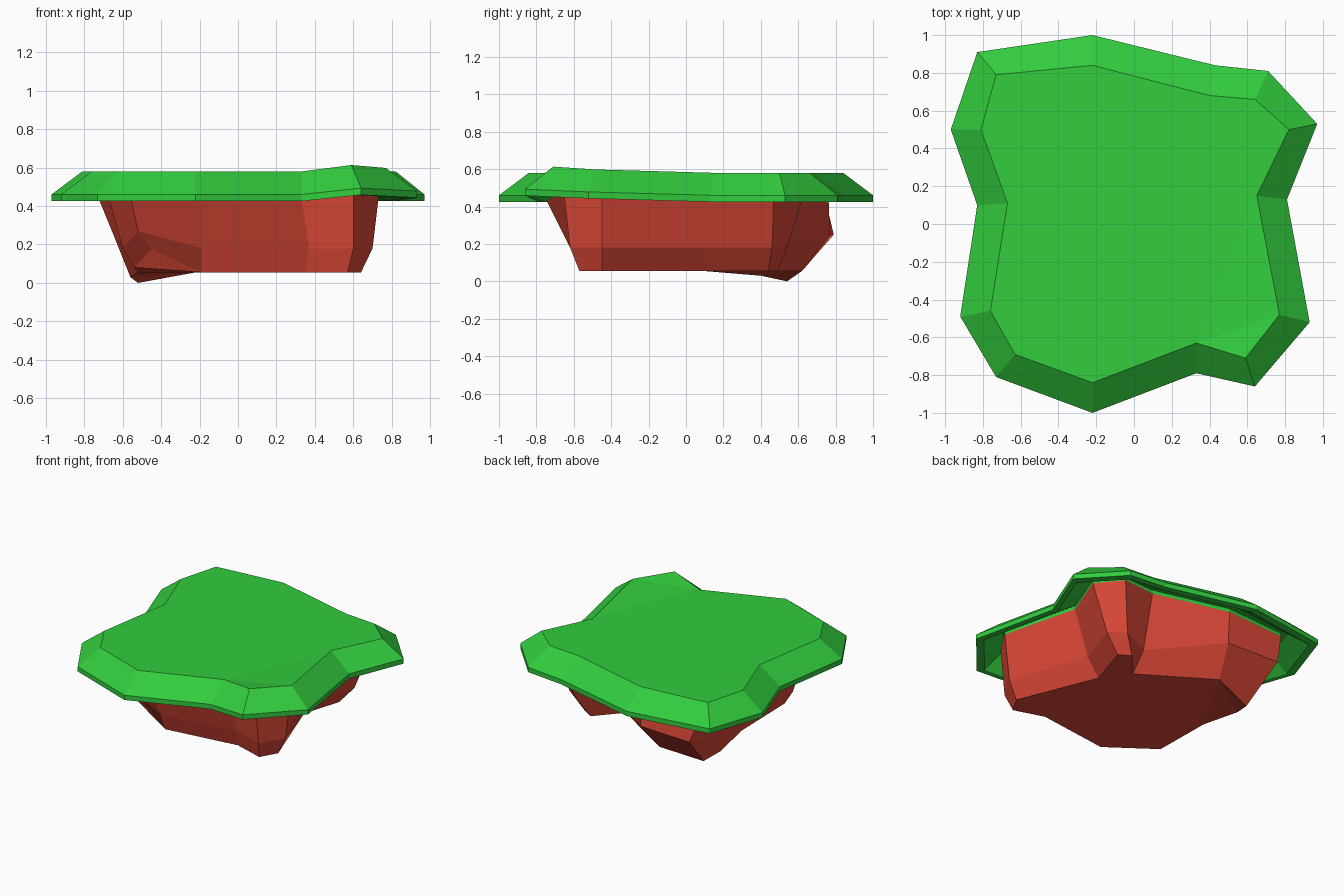
import bpy, bmesh

if "Cube" in bpy.data.objects:
    bpy.data.objects.remove(bpy.data.objects["Cube"])

# 14-sided outlines, counter-clockwise from the front
RIM = [(-.22, -1), (.33, -.79), (.64, -.86), (.93, -.52), (.81, .13), (.97, .53), (.71, .81),
       (.43, .84), (-.22, 1), (-.83, .91), (-.97, .50), (-.83, .10), (-.92, -.49), (-.73, -.81)]
TOP = [(-.22, -.84), (.33, -.63), (.59, -.71), (.77, -.48), (.65, .15), (.82, .50), (.64, .66),
       (.40, .68), (-.22, .84), (-.73, .79), (-.81, .50), (-.67, .11), (-.76, -.46), (-.63, -.69)]
NECK = [(-.20, -.78), (.32, -.60), (.60, -.66), (.74, -.45), (.62, .13), (.75, .47), (.61, .64),
        (.36, .62), (-.19, .76), (-.66, .73), (-.75, .45), (-.62, .10), (-.69, -.41), (-.57, -.65)]
WAIST = [(-.19, -.62), (.37, -.54), (.60, -.62), (.70, -.45), (.51, .13), (.62, .46), (.51, .54),
         (.28, .43), (-.17, .77), (-.58, .79), (-.64, .46), (-.57, .10), (-.60, -.38), (-.52, -.57)]
FOOT = [(-.19, -.57), (.35, -.50), (.57, -.57), (.64, -.45), (.41, .12), (.51, .44), (.43, .49),
        (.27, .31), (-.22, .62), (-.52, .54), (-.56, .40), (-.52, .10), (-.54, -.37), (-.45, -.48)]
LIFT = {2: .033, 3: .018}          # raised front-right corner


def ring(outline, z, offsets=LIFT, s=1.0):
    return [(x * s, y * s, z + offsets.get(i, 0)) for i, (x, y) in enumerate(outline)]


def material(name, rgb):
    m = bpy.data.materials.new(name)
    m.diffuse_color = (*rgb, 1)
    m.use_nodes = True
    m.node_tree.nodes["Principled BSDF"].inputs["Base Color"].default_value = m.diffuse_color
    return m


def loft(name, rings, mat, top_faces=(), bottom_faces=()):
    """Join rings listed from top to bottom; cap with faces given by point index."""
    bm = bmesh.new()
    vs = [[bm.verts.new(p) for p in r] for r in rings]
    n = len(vs[0])
    for a, b in zip(vs, vs[1:]):
        for i in range(n):
            j = (i + 1) % n
            bm.faces.new((b[i], b[j], a[j], a[i]))
    for f in top_faces:
        bm.faces.new([vs[0][i] for i in f])
    for f in bottom_faces:
        bm.faces.new([vs[-1][i] for i in reversed(f)])
    bmesh.ops.triangulate(bm, faces=[f for f in bm.faces if len(f.verts) > 4])
    me = bpy.data.meshes.new(name)
    bm.to_mesh(me)
    bm.free()
    me.materials.append(mat)
    ob = bpy.data.objects.new(name, me)
    bpy.context.collection.objects.link(ob)
    return ob


grass = material("grass green", (.032, .61, .048))
earth = material("earth red", (.72, .065, .038))

# Grass cap: bevelled slab, hollow underneath, with a short collar down to the earth
loft("grass_cap",
     [ring(TOP, .58), ring(RIM, .46), ring(RIM, .425), ring(RIM, .425, s=.95),
      ring(TOP, .52, s=.96), ring(NECK, .525), ring(NECK, .50)],
     grass, top_faces=[(1, 2, 3), [i for i in range(14) if i != 2]])

# Earth base: tapering rock with a chipped front-left corner and a low back-left corner
waist_z = {8: .07, 9: .07, 10: .05, 11: .03, 12: .0, 13: .09}
foot_z = {9: -.055, 10: -.025, 12: .025, 13: .12}
loft("earth_base",
     [ring(NECK, .50), ring(WAIST, .18, waist_z), ring(FOOT, .055, foot_z)],
     earth,
     bottom_faces=[(8, 9, 10), (8, 10, 11), (12, 13, 0),
                   [i for i in range(14) if i not in (9, 10, 13)]])
